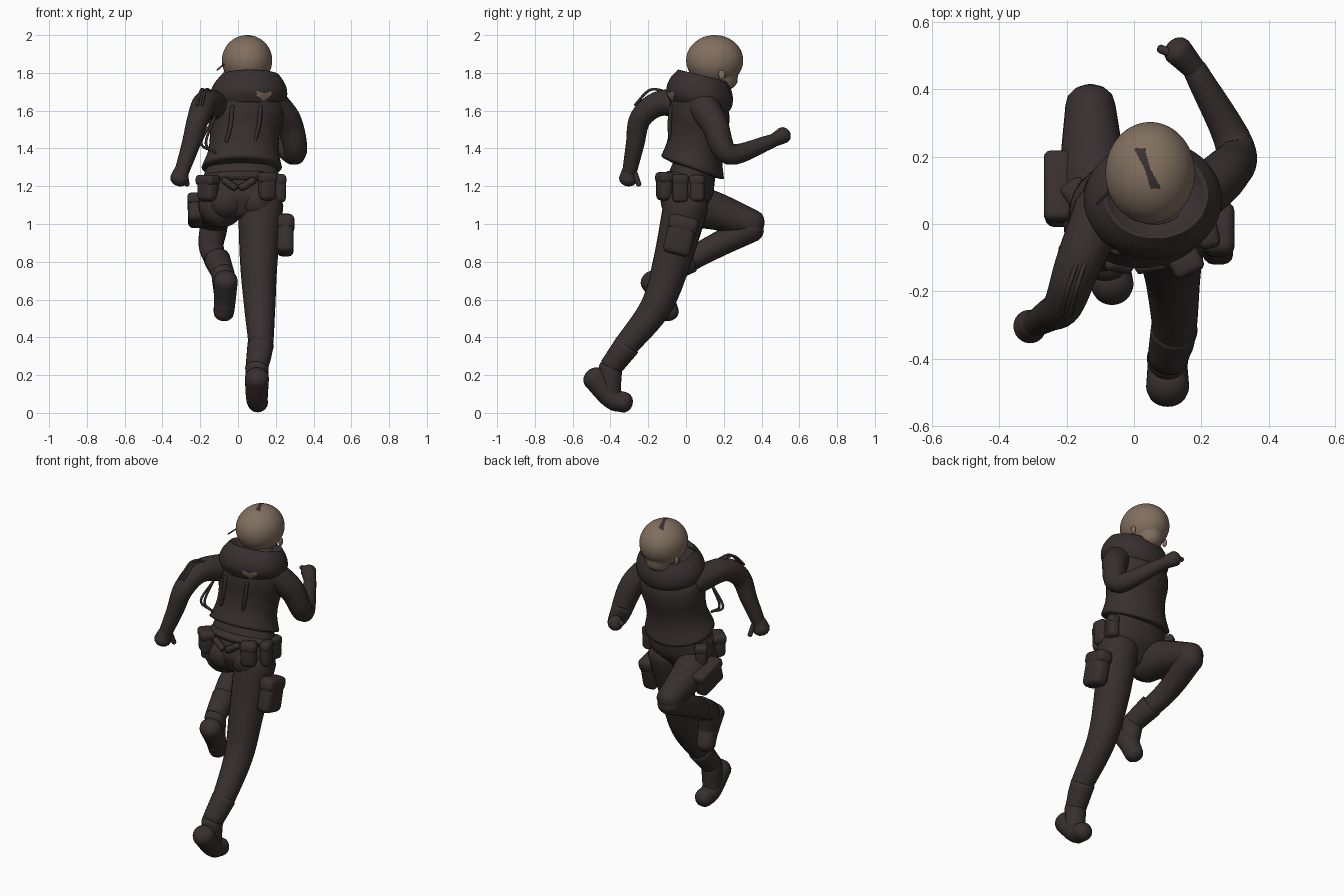
import bpy, math
from mathutils import Vector, Euler

if "Cube" in bpy.data.objects:
    bpy.data.objects.remove(bpy.data.objects["Cube"])


def material(name, rgb):
    mat = bpy.data.materials.new(name)
    mat.use_nodes = True
    mat.diffuse_color = (*rgb, 1)
    mat.node_tree.nodes["Principled BSDF"].inputs["Base Color"].default_value = (*rgb, 1)
    return mat


CLOTH = material("dark brown cloth", (.04, .029, .029))
SKIN = material("tan", (.22, .16, .115))


def spline(rows, steps):
    """Catmull-Rom interpolation through rows of equal length."""
    rows = [Vector(row) for row in rows]
    padded = [rows[0] * 2 - rows[1]] + rows + [rows[-1] * 2 - rows[-2]]
    out = []
    for before, start, end, after in zip(padded, padded[1:], padded[2:], padded[3:]):
        for step in range(steps):
            t = step / steps
            linear = end - before
            square = before * 2 - start * 5 + end * 4 - after
            cubic = start * 3 - before - end * 3 + after
            out.append(start + (linear * t + square * t * t + cubic * t ** 3) / 2)
    return out + [rows[-1]]


def rounded_end(section, sign, dome):
    """Shrinking rings that close an end; a negative dome hollows it."""
    centre, tangent, width, depth = section
    rings = []
    for degrees in (25, 50, 70, 85):
        angle = math.radians(degrees)
        offset = tangent * sign * dome * min(width, depth) * math.sin(angle)
        rings.append((centre + offset, tangent, width * math.cos(angle), depth * math.cos(angle)))
    return rings


def loft(name, rows, axis, dome, sides, steps, mats):
    """Elliptical sections along a path; each row is a centre, half width and half depth."""
    rings = spline(rows, steps)
    centres = [Vector(ring[:3]) for ring in rings]
    sections = []
    for i, ring in enumerate(rings):
        following, previous = centres[min(i + 1, len(rings) - 1)], centres[max(i - 1, 0)]
        tangent = Vector(axis or following - previous).normalized()
        sections.append((centres[i], tangent, ring[3], ring[4]))
    first, last = rounded_end(sections[0], -1, dome), rounded_end(sections[-1], 1, dome)
    sections = first[::-1] + sections + last
    verts, faces = [], []
    for centre, tangent, width, depth in sections:
        across = (Vector((1, 0, 0)) - tangent * tangent.x).normalized()
        forward = tangent.cross(across)
        for k in range(sides):
            angle = math.tau * k / sides
            verts.append(centre + across * width * math.cos(angle) + forward * depth * math.sin(angle))
    for low in range(0, len(verts) - sides, sides):
        for k in range(sides):
            n = (k + 1) % sides
            faces.append((low + k, low + n, low + sides + n, low + sides + k))
    faces.append(tuple(reversed(range(sides))))
    faces.append(tuple(range(len(verts) - sides, len(verts))))
    mesh = bpy.data.meshes.new(name)
    mesh.from_pydata(verts, [], faces)
    for mat in mats:
        mesh.materials.append(mat)
    mesh.polygons.foreach_set("use_smooth", [True] * len(mesh.polygons))
    obj = bpy.data.objects.new(name, mesh)
    bpy.context.collection.objects.link(obj)
    return obj


def limb(name, joints, start, end, dome=.8, mat=CLOTH, sides=24):
    """Round tube through the joints, tapering evenly along its length."""
    joints = [Vector(joint) for joint in joints]
    travelled = [0]
    for a, b in zip(joints, joints[1:]):
        travelled.append(travelled[-1] + (b - a).length)
    rows = []
    for joint, distance in zip(joints, travelled):
        radius = start + (end - start) * distance / travelled[-1]
        rows.append((*joint, radius, radius))
    return loft(name, rows, None, dome, sides, 6, [mat])


def barrel(name, bottom, top, widths, ratio, axis, dome=.1, sides=32, steps=6, mats=(CLOTH,)):
    """Tilted oval body whose half widths are evenly spaced from bottom to top."""
    rows = []
    for i, width in enumerate(widths):
        centre = Vector(bottom).lerp(Vector(top), i / (len(widths) - 1))
        rows.append((*centre, width, width * ratio))
    return loft(name, rows, axis, dome, sides, steps, mats)


def cord(name, points, radius=.007):
    limb(name, points, radius, radius, sides=8)


def pouch(name, centre, size, turn=0, tilt=0):
    """Soft bevelled box with a flap over its upper part."""
    rotation = Euler((math.radians(tilt), 0, math.radians(turn)))
    size = Vector(size)
    flap = Vector((size.x * 1.08, size.y * 1.08, size.z * .4))
    lift = rotation.to_matrix() @ Vector((0, 0, size.z * .3))
    for part, place, dims in ((name, Vector(centre), size), (name + "_flap", Vector(centre) + lift, flap)):
        bpy.ops.mesh.primitive_cube_add(size=1, location=place, rotation=rotation)
        obj = bpy.context.object
        obj.name, obj.scale = part, dims
        bpy.ops.object.transform_apply(location=False, rotation=False)
        obj.data.materials.append(CLOTH)
        bevel = obj.modifiers.new("soft edges", "BEVEL")
        bevel.width, bevel.segments = min(dims) * .35, 3
        bpy.ops.object.shade_smooth()


def ball(name, centre, radii, mat, detail=3):
    bpy.ops.mesh.primitive_ico_sphere_add(subdivisions=detail, radius=1, location=centre)
    obj = bpy.context.object
    obj.name, obj.scale = name, radii
    bpy.ops.object.transform_apply(location=True, rotation=False)
    obj.data.materials.append(mat)
    bpy.ops.object.shade_smooth()
    return obj


# Head: skull with a dark parting on the crown, face, ears and neck
skull = ball("skull", (.048, .152, 1.866), (.133, .151, .134), SKIN, 6)
skull.data.materials.append(CLOTH)
for face in skull.data.polygons:
    dx, dy = face.center.x - .04, face.center.y - .165
    if face.center.z > 1.9 and abs(dy) < .06 and abs(dx + dy * .4) < .008 + abs(dy) * .15:
        face.material_index = 1
limb("face", [(.05, .18, 1.84), (.05, .205, 1.75)], .117, .07, .65, SKIN)
limb("neck", [(.05, .1, 1.6), (.05, .14, 1.8)], .08, .08, mat=SKIN)
for side, x in (("left", .165), ("right", -.069)):
    ball(side + "_ear", (x, .19, 1.79), (.01, .018, .025), SKIN)
cord("hair_wisp", [(-.07, .1, 1.85), (-.11, .06, 1.815)], .004)

# Jacket and hood, tilted with the forward lean
lean = (0, .34, .94)
barrel("jacket", (.02, .035, 1.3), (.06, .09, 1.73), (.213, .187, .185, .2, .19, .12), .83, lean)
hood = barrel("hood", (.05, .06, 1.61), (.065, .09, 1.785), (.17, .2, .203, .187, .155), .88,
              (0, .24, .97), dome=-.4, sides=160, steps=14, mats=(CLOTH, SKIN))
# Frayed tan patch on the back of the hood
for face in hood.data.polygons:
    dx, dz = abs(face.center.x - .137), face.center.z - 1.68
    if face.center.y < 0 and face.normal.y < 0 and dx < .04 and dx * .8 - .03 < dz < .012 + dx * .3:
        face.material_index = 1
for side, x in (("left", .12), ("right", -.03)):
    cord(side + "_back_fold", [(x, -.08, 1.62), (x - .01, -.087, 1.52), (x - .03, -.08, 1.44)], .011)

# Hips, belt and pouches
barrel("hips", (.015, -.01, 1.07), (.02, .05, 1.36), (.15, .21, .208, .19, .165), .63, (0, 0, 1), dome=.5)
barrel("belt", (.02, .01, 1.22), (.02, .02, 1.26), (.19, .207, .19), .65, (0, .15, 1))
for side, x in (("left", .1), ("right", -.06)):
    ball(side + "_buttock", (x, -.035, 1.12), (.105, .1, .1), CLOTH)
pouch("right_rear_pouch", (-.16, -.085, 1.19), (.11, .08, .14), turn=-42)
pouch("left_rear_pouch", (.155, -.115, 1.2), (.09, .07, .15), turn=25)
pouch("left_side_pouch", (.22, -.03, 1.19), (.06, .08, .15), turn=12)
pouch("left_front_pouch", (.21, .06, 1.19), (.06, .08, .14), turn=-15)
pouch("right_front_pouch", (-.17, .09, 1.19), (.07, .08, .13), turn=35)
cord("belt_fold", [(-.07, -.12, 1.23), (0, -.13, 1.19), (.08, -.12, 1.23)], .02)

# Legs and thigh pouches
limb("trailing_leg", [(.12, 0, 1.1), (.11, -.075, .8), (.115, -.16, .56), (.12, -.33, .34), (.1, -.4, .23)],
     .12, .055)
limb("raised_thigh", [(-.09, 0, 1.1), (-.12, .15, 1.07), (-.13, .355, 1)], .12, .074)
limb("raised_shin", [(-.13, .35, .98), (-.14, .13, .87), (-.08, -.1, .74)], .074, .055)
ball("trailing_knee_pad", (.115, -.13, .58), (.06, .055, .075), CLOTH)
pouch("trailing_thigh_pouch", (.25, -.03, .94), (.09, .15, .21), tilt=-14)
pouch("raised_thigh_pouch", (-.225, .1, 1.07), (.08, .2, .15), tilt=-16)

# Boots: cuff, instep and sole
boots = {
    "trailing": ((.12, -.31, .36), (.1, -.4, .24), (.1, -.485, .185), (.1, -.395, .08), (.105, -.325, .055)),
    "raised": ((-.11, .02, .81), (-.08, -.11, .74), (-.065, -.18, .7), (-.07, -.12, .6), (-.075, -.09, .53)),
}
for leg, (cuff, ankle, heel, arch, toe) in boots.items():
    limb(leg + "_boot_cuff", [cuff, ankle], .07, .06, .1)
    limb(leg + "_boot_instep", [ankle, arch, toe], .062, .05)
    limb(leg + "_boot_sole", [heel, arch, toe], .064, .054)

# Arms, fists and thumbs
limb("rear_arm", [(-.1, .04, 1.62), (-.17, -.13, 1.64), (-.21, -.24, 1.56), (-.25, -.27, 1.42), (-.3, -.3, 1.27)],
     .08, .038)
limb("forward_arm", [(.18, .08, 1.64), (.27, .15, 1.53), (.3, .23, 1.37), (.18, .46, 1.44)], .085, .036)
limb("rear_fist", [(-.3, -.3, 1.28), (-.31, -.305, 1.24)], .04, .05)
limb("forward_fist", [(.18, .46, 1.44), (.13, .515, 1.47)], .034, .044)
cord("rear_thumb", [(-.28, -.27, 1.27), (-.27, -.25, 1.21)], .014)
cord("forward_thumb", [(.13, .5, 1.49), (.08, .52, 1.48)], .014)

# Loose straps beside the back and on the rear shoulder
for label, out in (("inner", 0), ("outer", .025)):
    cord(label + "_side_strap", [(-.12, -.07, 1.57), (-.17 - out, -.09, 1.43), (-.12, -.08, 1.38)])
    cord(label + "_shoulder_strap", [(-.14 - out, -.1, 1.7), (-.17 - out, -.19, 1.71), (-.19 - out, -.27, 1.63)])
